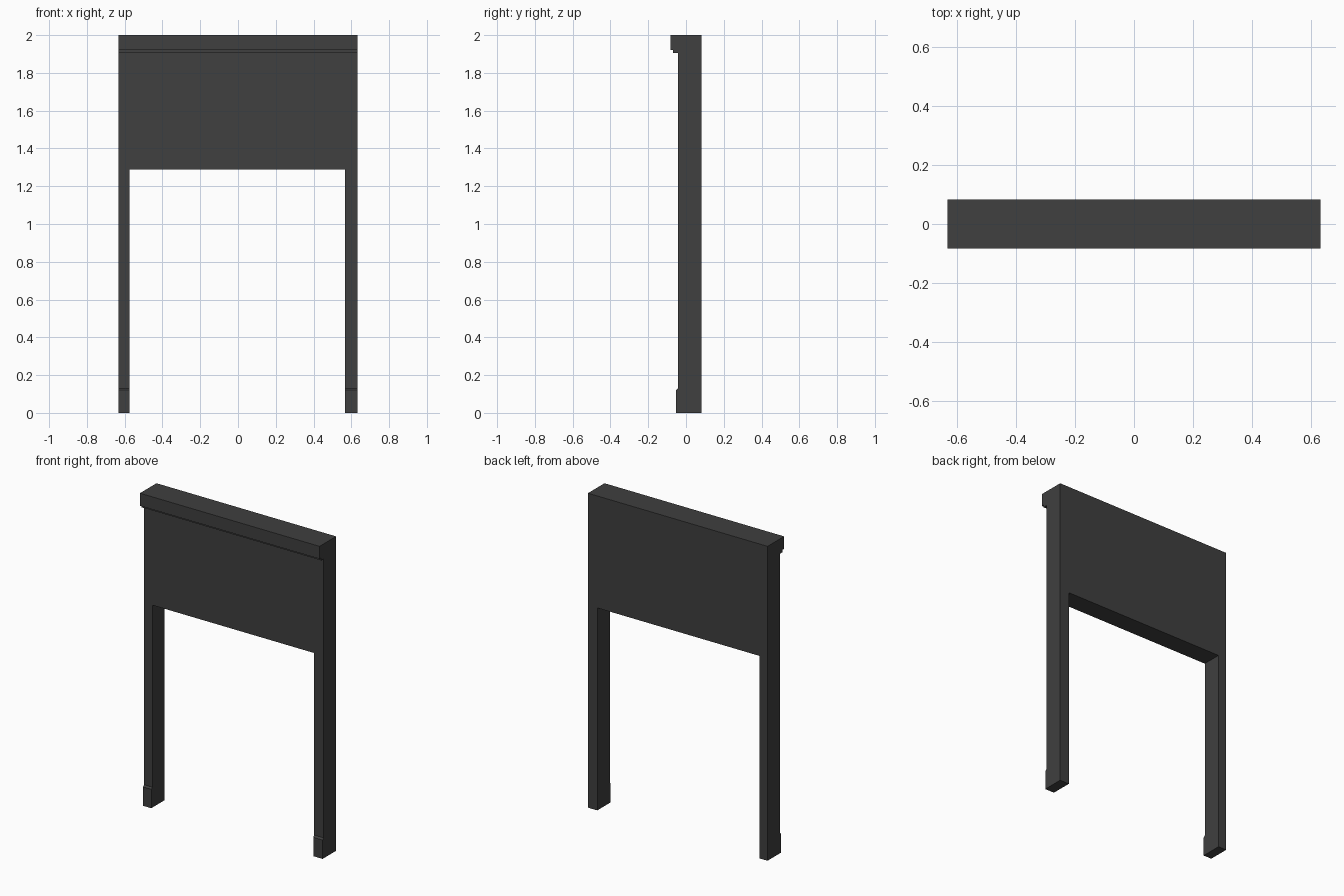
import bpy
import bmesh
from mathutils import Vector

cube = bpy.data.objects.get("Cube")
if cube:
    bpy.data.objects.remove(cube, do_unlink=True)

# Single charcoal finish
charcoal = bpy.data.materials.new("charcoal")
charcoal.use_nodes = True
COLOR = (0.05, 0.05, 0.05, 1.0)
charcoal.diffuse_color = COLOR
charcoal.node_tree.nodes["Principled BSDF"].inputs["Base Color"].default_value = COLOR


def extrude_profile(name, points, offset):
    """Fill a flat outline and extrude it along the offset vector."""
    bm = bmesh.new()
    face = bm.faces.new([bm.verts.new(p) for p in points])
    result = bmesh.ops.extrude_face_region(bm, geom=[face], use_keep_orig=True)
    moved = [v for v in result["geom"] if isinstance(v, bmesh.types.BMVert)]
    bmesh.ops.translate(bm, verts=moved, vec=Vector(offset))
    bmesh.ops.recalc_face_normals(bm, faces=bm.faces)
    mesh = bpy.data.meshes.new(name)
    bm.to_mesh(mesh)
    bm.free()
    mesh.materials.append(charcoal)
    obj = bpy.data.objects.new(name, mesh)
    bpy.context.collection.objects.link(obj)
    return obj


HALF_W, HEIGHT = 0.632, 2.0
INNER_R, INNER_L = -0.574, 0.566      # inside edges of the two legs
OPENING = 1.288                       # top of the opening
BACK, FACE = 0.083, -0.042            # back plane and main front plane

# Surround: wide upper panel with two legs
outline = [(-HALF_W, 0), (INNER_R, 0), (INNER_R, OPENING), (INNER_L, OPENING),
           (INNER_L, 0), (HALF_W, 0), (HALF_W, HEIGHT), (-HALF_W, HEIGHT)]
extrude_profile("surround", [(x, FACE, z) for x, z in outline], (0, BACK - FACE, 0))

# Stepped cornice along the top front
cornice = [(FACE, HEIGHT), (-0.083, HEIGHT), (-0.083, 1.92), (-0.068, 1.92),
           (-0.068, 1.905), (FACE, 1.905)]
extrude_profile("cornice", [(-HALF_W, y, z) for y, z in cornice], (2 * HALF_W, 0, 0))

# Plinth blocks with a sloped top edge at the foot of each leg
plinth = [(FACE, 0), (-0.052, 0), (-0.052, 0.12), (FACE, 0.13)]
for name, x0, x1 in (("right_plinth", -HALF_W, INNER_R), ("left_plinth", INNER_L, HALF_W)):
    extrude_profile(name, [(x0, y, z) for y, z in plinth], (x1 - x0, 0, 0))
